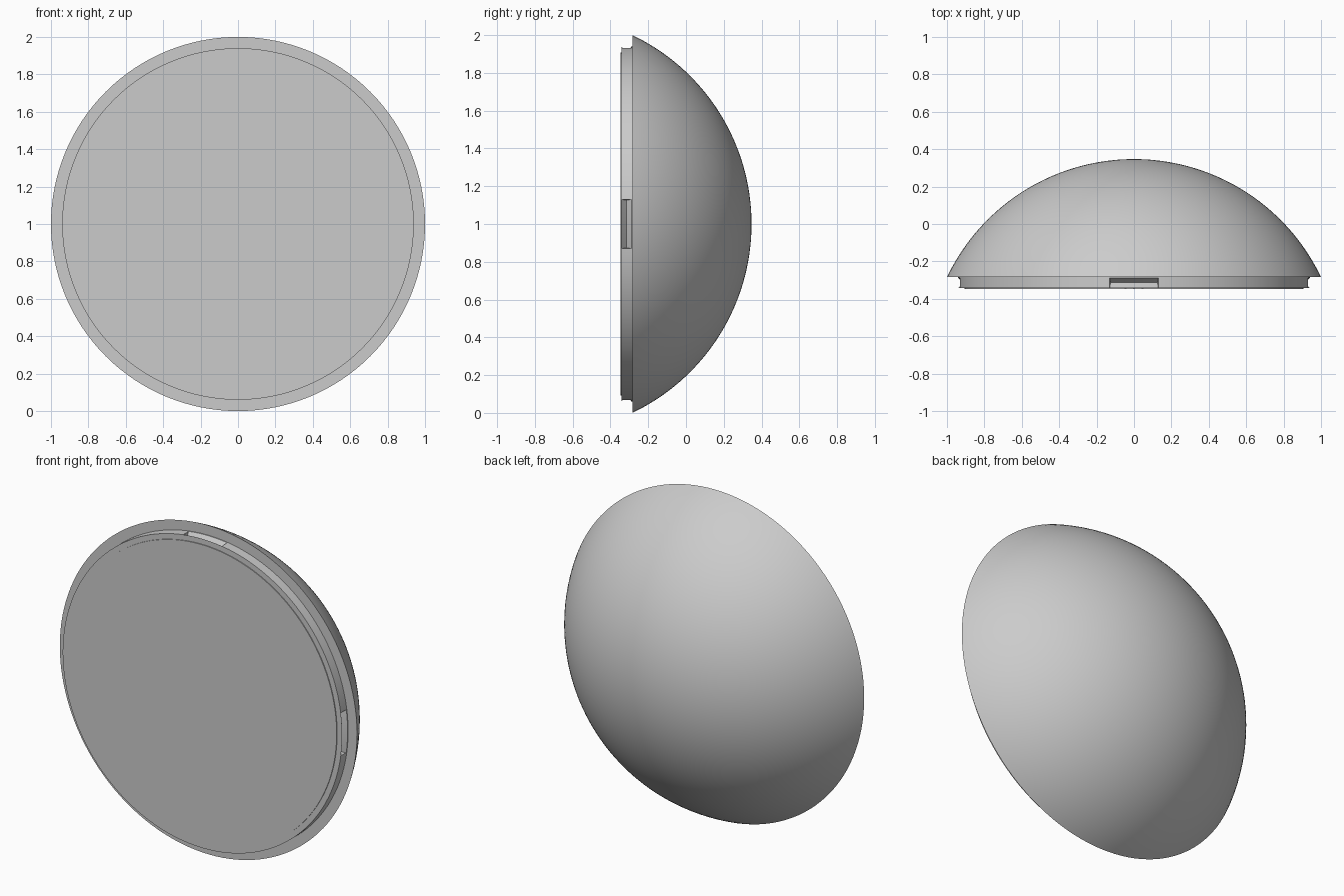
import bpy, bmesh
from math import sin, cos, tau, asin, sqrt, radians

if "Cube" in bpy.data.objects:
    bpy.data.objects.remove(bpy.data.objects["Cube"], do_unlink=True)

BACK, BASE, FRONT = 0.347, -0.284, -0.347
COLLAR_R = 0.94

grey = bpy.data.materials.new("plain grey")
grey.use_nodes = True
grey.diffuse_color = (0.6, 0.6, 0.6, 1)
grey.node_tree.nodes["Principled BSDF"].inputs["Base Color"].default_value = grey.diffuse_color


def sweep(bm, profile, start, end, steps, closed):
    """Turn a (radius, y) profile about the y axis through z = 1."""
    rings = []
    for i in range(steps if closed else steps + 1):
        a = start + (end - start) * i / steps
        rings.append([bm.verts.new((r * cos(a), y, 1 + r * sin(a))) for r, y in profile])
    n = len(profile)
    for i in range(steps):
        p, q = rings[i], rings[(i + 1) % len(rings)]
        for j in range(n - 1 if closed else n):
            k = (j + 1) % n
            bm.faces.new((p[j], p[k], q[k], q[j]))
    if not closed:
        bm.faces.new(rings[0])
        bm.faces.new(rings[-1])


def finish(bm, name):
    bmesh.ops.remove_doubles(bm, verts=bm.verts, dist=1e-5)
    bmesh.ops.recalc_face_normals(bm, faces=bm.faces)
    mesh = bpy.data.meshes.new(name)
    bm.to_mesh(mesh)
    bm.free()
    mesh.materials.append(grey)
    obj = bpy.data.objects.new(name, mesh)
    bpy.context.collection.objects.link(obj)
    return obj


def lathe(name, profile):
    bm = bmesh.new()
    sweep(bm, profile, 0, tau, 128, True)
    return finish(bm, name)


def smooth(obj):
    bpy.ops.object.select_all(action="DESELECT")
    obj.select_set(True)
    bpy.context.view_layer.objects.active = obj
    bpy.ops.object.shade_smooth_by_angle(angle=radians(30))


# Dome: a spherical cap closed by a flat base
height = BACK - BASE
radius = (1 + height ** 2) / (2 * height)
sweep_angle = asin(1 / radius)
cap = [(radius * sin(sweep_angle * i / 40),
        BACK - radius + radius * cos(sweep_angle * i / 40)) for i in range(41)]
dome = lathe("dome", cap + [(0, BASE)])

# Collar behind the front plate
collar = lathe("collar", [(0, BASE + 0.004), (COLLAR_R, BASE + 0.004),
                          (COLLAR_R, FRONT + 0.005), (0, FRONT + 0.005)])

# Four V-shaped notches around the collar
bm = bmesh.new()
half = asin(0.13 / COLLAR_R)
for i in range(4):
    mid = tau * i / 4
    sweep(bm, [(0.945, FRONT + 0.001), (0.945, BASE - 0.001), (0.908, -0.314)],
          mid - half, mid + half, 8, False)
cutter = finish(bm, "notch_cutter")
cutter.hide_render = True
cut = collar.modifiers.new("notches", "BOOLEAN")
cut.operation = "DIFFERENCE"
cut.solver = "EXACT"
cut.object = cutter
bpy.context.view_layer.objects.active = collar
bpy.ops.object.modifier_apply(modifier=cut.name)
bpy.data.objects.remove(cutter, do_unlink=True)

# Thin round front plate
plate = lathe("front_plate", [(0, FRONT + 0.007), (0.907, FRONT + 0.007),
                              (0.907, FRONT), (0, FRONT)])

for part in (dome, collar, plate):
    smooth(part)
